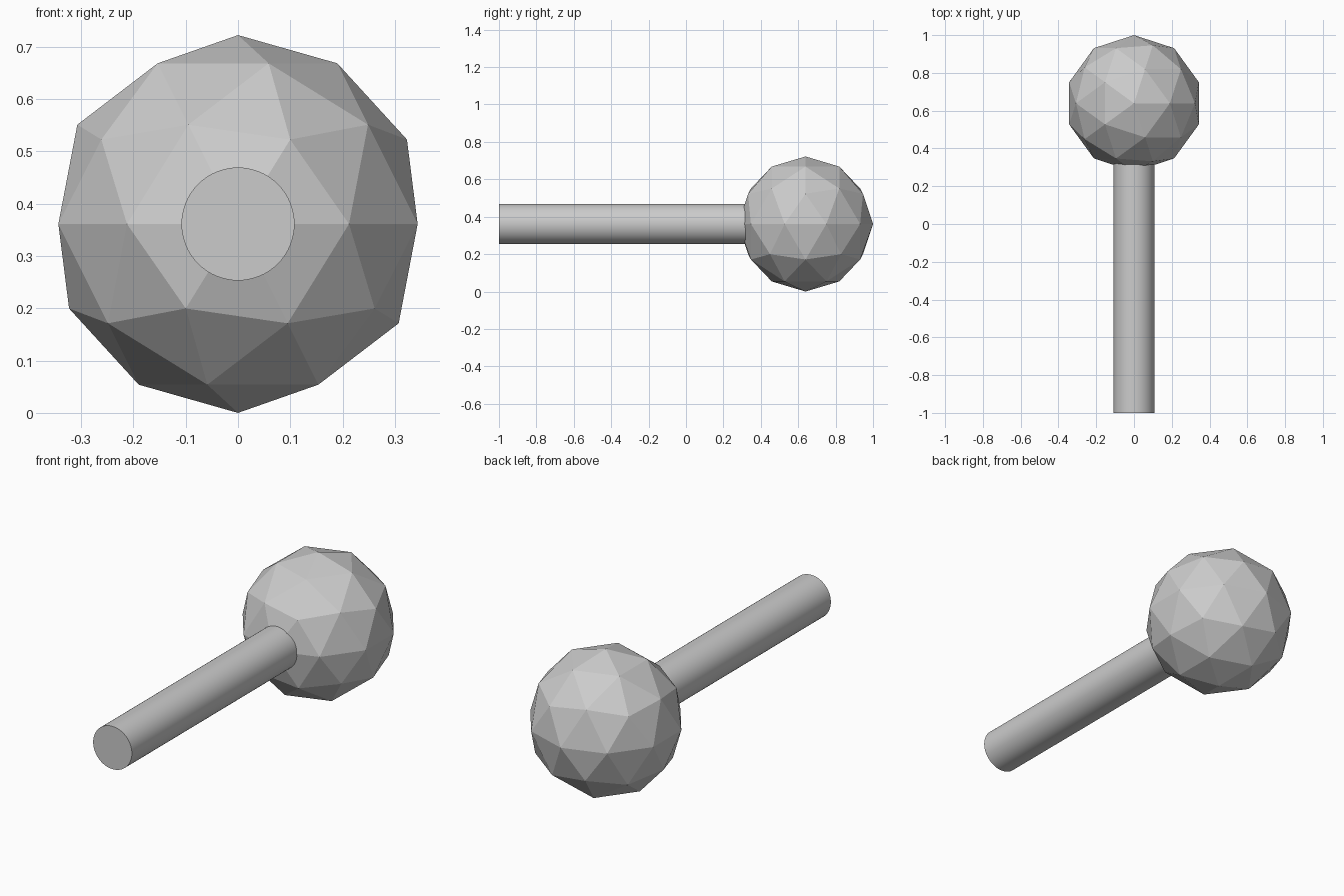
import bpy
import math

if "Cube" in bpy.data.objects:
    bpy.data.objects.remove(bpy.data.objects["Cube"])

RADIUS = 0.361
CENTRE_Y = 1 - RADIUS
SHAFT_END = 0.45

# Faceted ball head, flat shaded
bpy.ops.mesh.primitive_ico_sphere_add(
    subdivisions=2, radius=RADIUS, location=(0, CENTRE_Y, RADIUS))
bpy.context.object.name = "ball_head"

# Round shaft running from the front into the ball
bpy.ops.mesh.primitive_cylinder_add(
    vertices=64, radius=0.108, depth=SHAFT_END + 1,
    location=(0, (SHAFT_END - 1) / 2, RADIUS),
    rotation=(math.radians(90), 0, 0))
bpy.context.object.name = "shaft"
bpy.ops.object.shade_smooth_by_angle(angle=math.radians(30))
